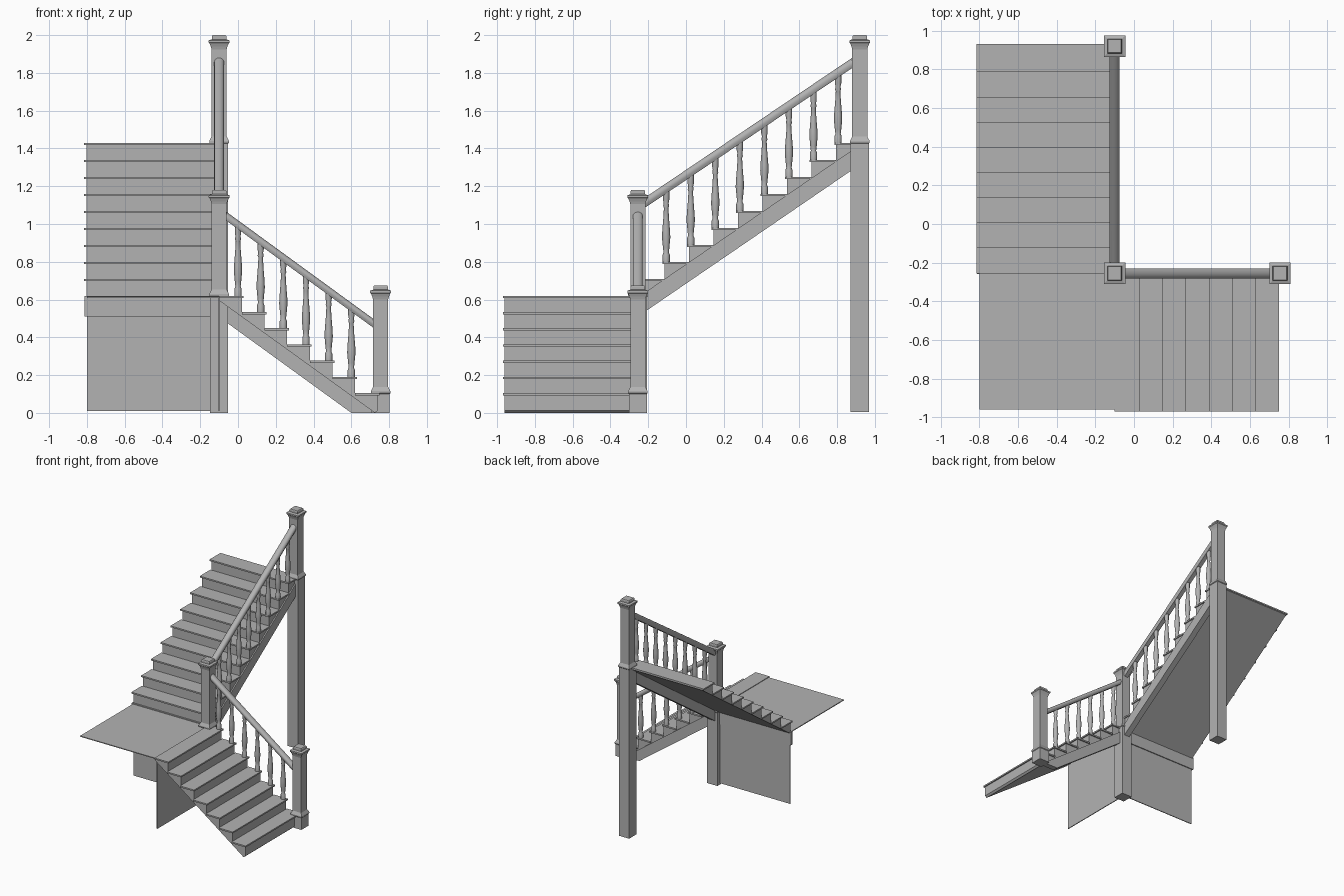
import bpy, bmesh, math
from mathutils import Vector

cube = bpy.data.objects.get("Cube")
if cube:
    bpy.data.objects.remove(cube)

grey = bpy.data.materials.new("plain_grey")
grey.use_nodes = True
grey.diffuse_color = (0.45, 0.45, 0.45, 1)
grey.node_tree.nodes["Principled BSDF"].inputs["Base Color"].default_value = (0.45, 0.45, 0.45, 1)


def finish(name, bm, smooth=False):
    bmesh.ops.recalc_face_normals(bm, faces=bm.faces)
    mesh = bpy.data.meshes.new(name)
    bm.to_mesh(mesh)
    bm.free()
    mesh.materials.append(grey)
    obj = bpy.data.objects.new(name, mesh)
    bpy.context.collection.objects.link(obj)
    if smooth:
        bpy.ops.object.select_all(action='DESELECT')
        obj.select_set(True)
        bpy.context.view_layer.objects.active = obj
        bpy.ops.object.shade_smooth_by_angle(angle=math.radians(40))
    return obj


def loft(name, rings, smooth=False):
    """Skin a stack of equal-length closed rings and cap both ends."""
    bm = bmesh.new()
    loops = [[bm.verts.new(p) for p in ring] for ring in rings]
    for a, b in zip(loops, loops[1:]):
        for i in range(len(a)):
            j = (i + 1) % len(a)
            bm.faces.new((a[i], a[j], b[j], b[i]))
    bm.faces.new(loops[0])
    bm.faces.new(loops[-1])
    return finish(name, bm, smooth)


def box(name, lo, hi):
    return loft(name, [[(lo[0], lo[1], z), (hi[0], lo[1], z), (hi[0], hi[1], z), (lo[0], hi[1], z)]
                       for z in (lo[2], hi[2])])


def prism_y(name, pts, y0, y1):
    return loft(name, [[(a, y, z) for a, z in pts] for y in (y0, y1)])


def prism_x(name, pts, x0, x1):
    return loft(name, [[(x, a, z) for a, z in pts] for x in (x0, x1)])


# Newel posts: wide base, tapered collar, slim shaft, flared cap
def newel(name, x, y, bottom, base, top):
    profile = [(0.048, bottom), (0.048, base - 0.01), (0.052, base - 0.005), (0.052, base + 0.005),
               (0.040, base + 0.028), (0.040, top - 0.075), (0.044, top - 0.06), (0.050, top - 0.045),
               (0.055, top - 0.04), (0.055, top - 0.028), (0.038, top - 0.022), (0.038, top - 0.006),
               (0.034, top)]
    loft(name, [[(x + sx * r, y + sy * r, z) for sx, sy in ((-1, -1), (1, -1), (1, 1), (-1, 1))]
                for r, z in profile])


newel("top_newel_post", -0.1, 0.92, 0.005, 1.435, 2.0)
newel("landing_newel_post", -0.1, -0.255, 0, 0.625, 1.18)
newel("bottom_newel_post", 0.755, -0.255, 0, 0.11, 0.675)


# Turned balusters
def baluster(name, x, y, z0, z1):
    shape = [(0.019, 0), (0.019, 0.10), (0.014, 0.13), (0.017, 0.20), (0.022, 0.34), (0.021, 0.42),
             (0.015, 0.62), (0.012, 0.76), (0.016, 0.79), (0.013, 0.83), (0.017, 0.88), (0.017, 1)]
    n = 12
    loft(name, [[(x + r * math.cos(i * math.tau / n), y + r * math.sin(i * math.tau / n), z0 + t * (z1 - z0))
                 for i in range(n)] for r, t in shape], True)


# Handrails: flat underside with a rounded top
def handrail(name, p0, p1, side, height):
    w = 0.026
    section = [(-w * 0.7, -height), (w * 0.7, -height), (w, -height * 0.7)]
    section += [(w * math.cos(a), -height * 0.45 + height * 0.45 * math.sin(a))
                for a in (math.pi * k / 8 for k in range(9))]
    section.append((-w, -height * 0.7))
    loft(name, [[Vector(p) + Vector(side) * u + Vector((0, 0, v)) for u, v in section]
                for p in (p0, p1)], True)


handrail("lower_handrail", (-0.08, -0.255, 1.078), (0.73, -0.255, 0.488), (0, 1, 0), 0.047)
handrail("upper_handrail", (-0.1, -0.235, 1.128), (-0.1, 0.895, 1.89), (1, 0, 0), 0.054)

# Lower flight, falling towards +x
RUN, RISE, T = 0.12, 0.0858, 0.012
steps = []
for k in range(7):
    edge, z = 0.03 + RUN * k, 0.62 - RISE * k
    back = -0.1 if k == 0 else edge - RUN - 0.01
    box(f"lower_tread_{k + 1}", (back, -0.97, z - T), (edge, -0.235, z))
    steps += [(edge - 0.01, z - T / 2), (edge - 0.01, max(z - RISE - T / 2, 0))]
    if k < 6:
        x = RUN * k
        baluster(f"lower_baluster_{k + 1}", x, -0.255, z, 1.0 - 0.728 * x)
prism_y("lower_steps", [(-0.1, 0.612)] + steps + [(0.725, 0), (-0.1, 0.595)], -0.96, -0.245)
prism_y("lower_stringer", [(-0.09, 0.5), (0.6, 0), (0.735, 0), (-0.09, 0.6)], -0.28, -0.235)

# Upper flight, rising towards +y
RUN, RISE = 0.13, 0.09
steps = []
for k in range(9):
    edge, z = -0.255 + RUN * k, 0.71 + RISE * k
    back = 0.93 if k == 8 else edge + RUN + 0.01
    box(f"upper_tread_{k + 1}", (-0.815, edge, z - T), (-0.077, back, z))
    steps += [(edge + 0.01, z - RISE - T / 2), (edge + 0.01, z - T / 2)]
    if k > 0:
        y = edge + 0.02
        baluster(f"upper_baluster_{k}", -0.1, y, z, 1.245 + 0.6745 * y)
prism_x("upper_steps", steps + [(0.925, 1.424), (0.925, 1.412), (-0.245, 0.602)], -0.803, -0.085)
prism_x("upper_stringer", [(-0.24, 0.52), (0.89, 1.293), (0.89, 1.398), (-0.24, 0.622)], -0.125, -0.075)

# Landing with its beam and supporting walls
box("landing_floor", (-0.8, -0.96, 0.608), (-0.09, -0.24, 0.615))
box("landing_beam", (-0.813, -0.258, 0.51), (-0.1, -0.235, 0.62))
box("landing_back_wall", (-0.8, -0.25, 0.01), (-0.1, -0.243, 0.52))
box("landing_side_wall", (-0.104, -0.935, 0.01), (-0.097, -0.25, 0.608))
